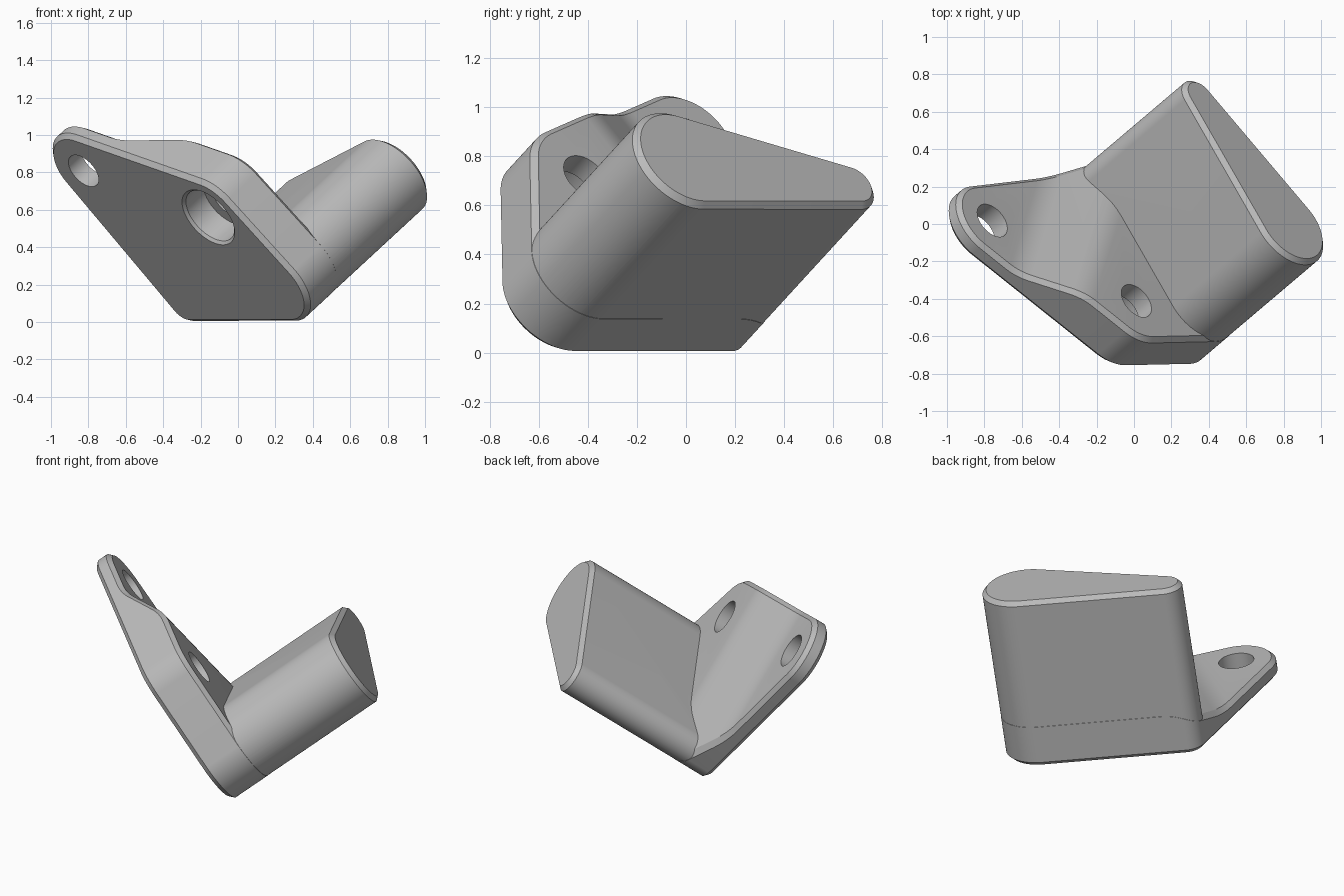
import bpy, bmesh, math
from mathutils import Vector, Matrix

if "Cube" in bpy.data.objects:
    bpy.data.objects.remove(bpy.data.objects["Cube"])

# Tilted frame: the part is designed flat (up, along, out), then rotated
out = Vector((0.623, 0.528, 0.576)).normalized()
along = Vector((0.646, -0.764, 0.023))
along = (along - out * along.dot(out)).normalized()
up = along.cross(out)
frame = Matrix((up, along, out)).transposed().to_4x4()

BASE, THIN, THICK, CAP = -0.07, 0.11, 0.275, 0.98
CHAMFER = 0.025
hole_a, hole_b = (1.048, -0.484), (0.728, 0.336)
wide_end, narrow_end = (0.27, 0.55, 0.24), (0.155, -0.29, 0.11)

gray = bpy.data.materials.new("plain_gray")
gray.use_nodes = True
gray.diffuse_color = (0.5, 0.5, 0.5, 1)
gray.node_tree.nodes["Principled BSDF"].inputs["Base Color"].default_value = (0.5, 0.5, 0.5, 1)


def wrap(circles, inset, n=144):
    """Outline wrapped tightly around circles (u, v, radius), moved inwards."""
    pts = []
    for k in range(n):
        a = (k + 0.37) * math.tau / n
        c, s = math.cos(a), math.sin(a)
        u, v, r = max(circles, key=lambda q: q[0] * c + q[1] * s + q[2])
        pts.append((u + (r - inset) * c, v + (r - inset) * s))
    return pts


def loft(circles, levels):
    """Closed solid through outlines given as (inset, height)."""
    bm = bmesh.new()
    rings = [[bm.verts.new((u, v, z)) for u, v in wrap(circles, inset)] for inset, z in levels]
    for low, high in zip(rings, rings[1:]):
        for i in range(len(low)):
            j = (i + 1) % len(low)
            bm.faces.new((low[i], low[j], high[j], high[i]))
    bm.faces.new(rings[0][::-1])
    bm.faces.new(rings[-1])
    bm.normal_update()
    return bm


def finish(bm, name):
    bmesh.ops.transform(bm, matrix=frame, verts=bm.verts)
    bm.normal_update()
    mesh = bpy.data.meshes.new(name)
    bm.to_mesh(mesh)
    bm.free()
    mesh.materials.append(gray)
    obj = bpy.data.objects.new(name, mesh)
    bpy.context.collection.objects.link(obj)
    return obj


def boolean(target, tool, operation):
    mod = target.modifiers.new(tool.name, "BOOLEAN")
    mod.operation, mod.solver, mod.object = operation, "EXACT", tool
    bpy.context.view_layer.objects.active = target
    bpy.ops.object.modifier_apply(modifier=mod.name)
    bpy.data.objects.remove(tool)


# Mounting plate: flat front, back ramps from thin to thick between the holes
ramp_dir = Vector((-0.36, 0.93, 0)).normalized()


def thickness(s):
    steps = [s + 0.06 * k / 4 for k in range(-4, 5)]
    ramp = sum(min(1, max(0, (x + 0.585) / 0.335)) for x in steps) / len(steps)
    return THIN + (THICK - THIN) * ramp


TOP = BASE + THICK
bm = loft([(*hole_a, 0.23), (*hole_b, 0.25), wide_end, narrow_end],
          [(CHAMFER, BASE), (0, BASE + CHAMFER), (0, TOP - CHAMFER), (CHAMFER, TOP)])
for s in [-0.645 + 0.03 * k for k in range(5)] + [-0.31 + 0.03 * k for k in range(5)]:
    bmesh.ops.bisect_plane(bm, geom=bm.verts[:] + bm.edges[:] + bm.faces[:], dist=1e-5,
                           plane_co=ramp_dir * s, plane_no=ramp_dir)
for v in bm.verts:
    if v.co.z > BASE + THICK / 2:
        v.co.z += thickness(v.co.dot(ramp_dir)) - THICK
bracket = finish(bm, "bracket")

# Rounded wedge block rising from the plate, a hair inside its rim
bm = loft([wide_end, narrow_end],
          [(0.001, BASE + 0.05), (0.001, CAP - CHAMFER), (CHAMFER, CAP)])
boolean(bracket, finish(bm, "block"), "UNION")

# Through holes, counterbore and its eased entry: (centre, radii, depths)
for label, centre, radii, depths in (
        ("thin_hole", hole_a, (0.103, 0.103), (-0.2, 0.5)),
        ("thick_hole", hole_b, (0.103, 0.103), (-0.2, 0.5)),
        ("counterbore", hole_b, (0.165, 0.165), (-0.1, 0.165)),
        ("entry_chamfer", hole_b, (0.2, 0.16), (-0.02, 0.02))):
    bm = loft([(*centre, 0)], [(-r, BASE + d) for r, d in zip(radii, depths)])
    boolean(bracket, finish(bm, label), "DIFFERENCE")

bpy.ops.object.select_all(action="DESELECT")
bracket.select_set(True)
bpy.context.view_layer.objects.active = bracket
bpy.ops.object.shade_smooth_by_angle(angle=math.radians(25))
